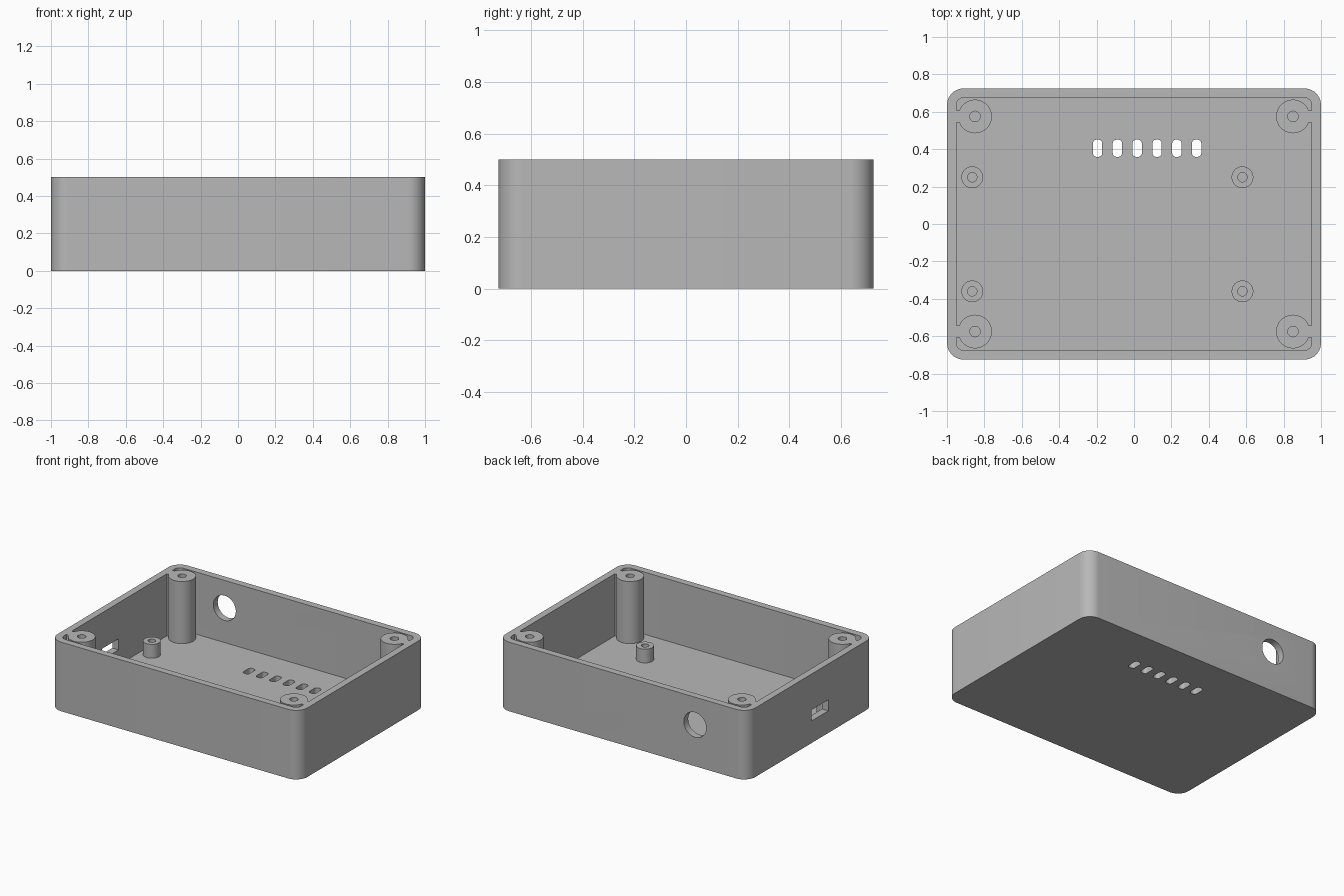
import bpy, bmesh, math
from mathutils import Matrix

old = bpy.data.objects.get("Cube")
if old:
    bpy.data.objects.remove(old, do_unlink=True)

HALF_X, HALF_Y, HEIGHT, WALL = 1.0, 0.725, 0.5, 0.05

grey = bpy.data.materials.new("grey plastic")
grey.use_nodes = True
colour = (0.48, 0.48, 0.48, 1)
grey.diffuse_color = colour
grey.node_tree.nodes["Principled BSDF"].inputs["Base Color"].default_value = colour


def finish(bm, name):
    """Turn a bmesh into a grey object."""
    bmesh.ops.recalc_face_normals(bm, faces=bm.faces)
    mesh = bpy.data.meshes.new(name)
    bm.to_mesh(mesh)
    bm.free()
    mesh.materials.append(grey)
    obj = bpy.data.objects.new(name, mesh)
    bpy.context.collection.objects.link(obj)
    return obj


def rounded_prism(name, x, y, hx, hy, r, z0, z1, steps=10):
    """Upright block with rounded vertical edges."""
    bm = bmesh.new()
    points = []
    for corner, (sx, sy) in enumerate([(1, 1), (-1, 1), (-1, -1), (1, -1)]):
        for i in range(steps + 1):
            a = math.pi / 2 * (corner + i / steps)
            points.append((x + sx * (hx - r) + r * math.cos(a),
                           y + sy * (hy - r) + r * math.sin(a), z0))
    face = bm.faces.new([bm.verts.new(p) for p in points])
    side = bmesh.ops.extrude_face_region(bm, geom=[face])["geom"]
    bmesh.ops.translate(bm, vec=(0, 0, z1 - z0),
                        verts=[v for v in side if isinstance(v, bmesh.types.BMVert)])
    return finish(bm, name)


def box(name, x, y, z, dx, dy, dz):
    bm = bmesh.new()
    bmesh.ops.create_cube(bm, size=1, matrix=Matrix.Translation((x, y, z)) @
                          Matrix.Diagonal((dx, dy, dz, 1)))
    return finish(bm, name)


def cylinder(name, x, y, z, r, depth, tilt=0):
    bm = bmesh.new()
    bmesh.ops.create_cone(bm, cap_ends=True, segments=48, radius1=r, radius2=r, depth=depth,
                          matrix=Matrix.Translation((x, y, z)) @ Matrix.Rotation(tilt, 4, "X"))
    return finish(bm, name)


def combine(target, tool, operation):
    """Apply a boolean and discard the tool."""
    tool.hide_render = True
    mod = target.modifiers.new("join", "BOOLEAN")
    mod.operation, mod.solver, mod.object = operation, "EXACT", tool
    bpy.context.view_layer.objects.active = target
    bpy.ops.object.modifier_apply(modifier=mod.name)
    bpy.data.objects.remove(tool, do_unlink=True)


def smooth(obj):
    bpy.ops.object.select_all(action="DESELECT")
    obj.select_set(True)
    bpy.context.view_layer.objects.active = obj
    bpy.ops.object.shade_smooth_by_angle(angle=math.radians(30))


# Open tray with rounded corners
case = rounded_prism("case", 0, 0, HALF_X, HALF_Y, 0.09, 0, HEIGHT)
combine(case, rounded_prism("cavity", 0, 0, HALF_X - WALL, HALF_Y - WALL, 0.04,
                            WALL, HEIGHT + 0.1), "DIFFERENCE")

# Corner screw posts, each tied to the side wall by a short rib
for sx in (-1, 1):
    for sy in (-1, 1):
        x, y = sx * 0.85, sy * 0.575
        base = WALL / 2
        mid, tall = (HEIGHT + base) / 2, HEIGHT - base
        post = cylinder("post", x, y, mid, 0.09, tall)
        combine(post, box("rib", sx * 0.925, y, mid, 0.09, 0.064, tall), "UNION")
        combine(case, post, "UNION")
        combine(case, cylinder("screw_hole", x, y, 0.35, 0.028, 0.6), "DIFFERENCE")

# Vent slots through the floor
for i in range(6):
    combine(case, rounded_prism("vent", -0.195 + 0.106 * i, 0.405, 0.025, 0.046, 0.02,
                                -0.1, 0.2, steps=5), "DIFFERENCE")

# Round cable hole in the back wall and connector slot in the side wall
combine(case, cylinder("cable_hole", -0.58, HALF_Y, 0.3, 0.09, 0.2, math.pi / 2), "DIFFERENCE")
combine(case, box("connector_slot", -HALF_X, -0.105, 0.2, 0.2, 0.19, 0.08), "DIFFERENCE")
smooth(case)

# Board standoffs on the floor
for side, x in (("right", -0.865), ("left", 0.58)):
    for end, y in (("front", -0.36), ("back", 0.25)):
        standoff = cylinder(f"{end}_{side}_standoff", x, y, 0.095, 0.058, 0.11)
        combine(standoff, cylinder("pilot_hole", x, y, 0.15, 0.025, 0.18), "DIFFERENCE")
        smooth(standoff)
